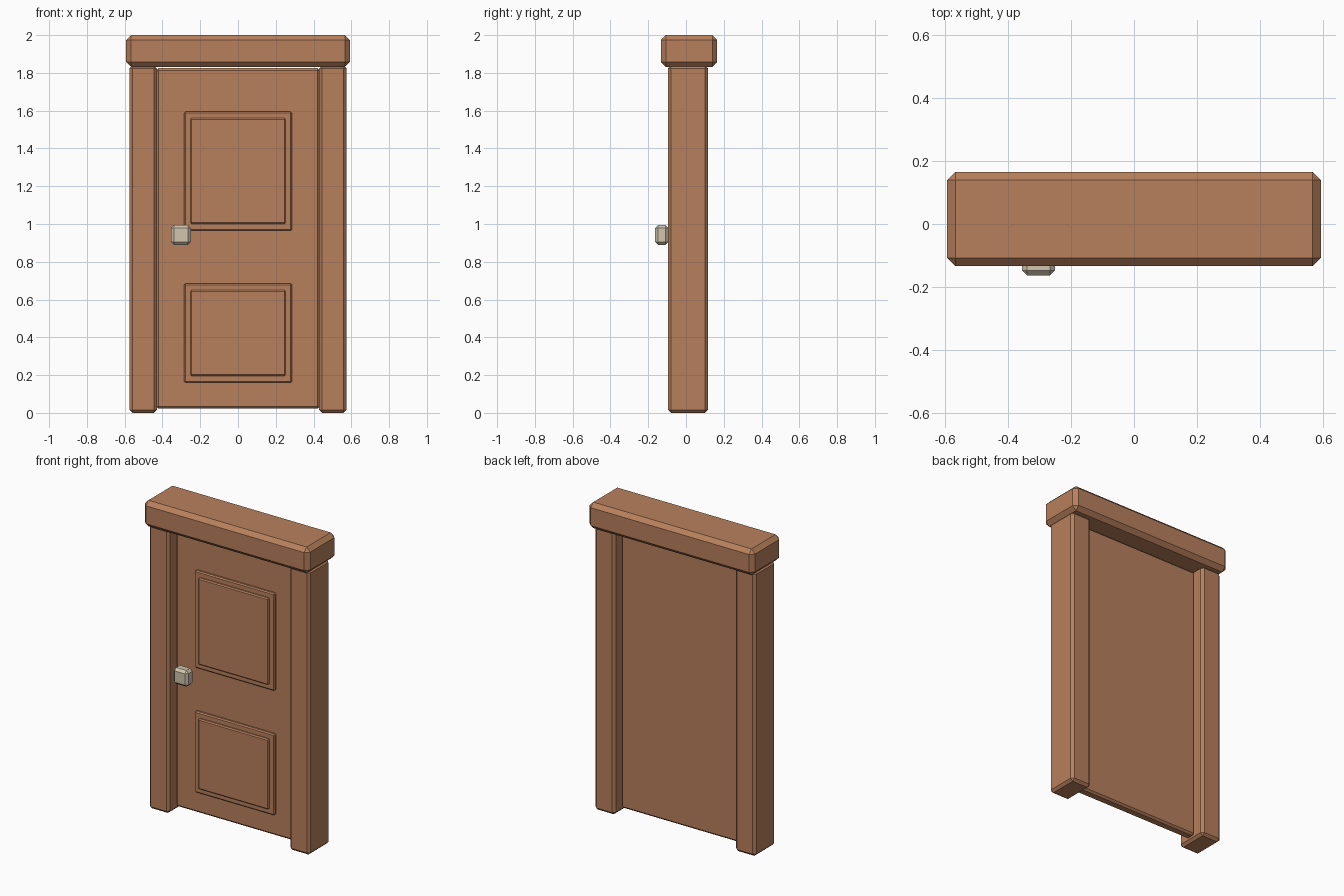
import bpy, bmesh

if "Cube" in bpy.data.objects:
    bpy.data.objects.remove(bpy.data.objects["Cube"])


def material(name, rgb):
    m = bpy.data.materials.new(name)
    m.diffuse_color = (*rgb, 1.0)
    m.use_nodes = True
    m.node_tree.nodes["Principled BSDF"].inputs["Base Color"].default_value = m.diffuse_color
    return m


wood = material("warm_brown_wood", (0.48, 0.216, 0.107))
metal = material("pale_metal", (0.63, 0.56, 0.42))


def box(name, x, y, z, bevel, mat):
    """Chamfered box from (min, max) ranges on each axis."""
    bm = bmesh.new()
    bmesh.ops.create_cube(bm, size=1.0)
    for v in bm.verts:
        v.co = [(r[0] + r[1]) / 2 + c * (r[1] - r[0])
                for c, r in zip(v.co, (x, y, z))]
    bmesh.ops.bevel(bm, geom=bm.edges[:], offset=bevel, segments=1,
                    profile=0.5, affect='EDGES')
    mesh = bpy.data.meshes.new(name)
    bm.to_mesh(mesh)
    bm.free()
    mesh.materials.append(mat)
    ob = bpy.data.objects.new(name, mesh)
    bpy.context.collection.objects.link(ob)
    return ob


# Frame: two posts and a heavy lintel
for side, x in (("left", (-0.575, -0.43)), ("right", (0.43, 0.575))):
    box(side + "_post", x, (-0.095, 0.117), (0.0, 1.84), 0.016, wood)
box("lintel", (-0.592, 0.592), (-0.133, 0.165), (1.832, 2.0), 0.026, wood)

# Door leaf, set back inside the frame
box("door_leaf", (-0.433, 0.433), (-0.018, 0.045), (0.022, 1.825), 0.012, wood)

# Stepped raised panels on the front
for label, z0, z1 in (("upper", 0.965, 1.595), ("lower", 0.16, 0.685)):
    box(label + "_panel_border", (-0.285, 0.285), (-0.036, 0.0),
        (z0, z1), 0.007, wood)
    box(label + "_panel_center", (-0.252, 0.252), (-0.051, -0.01),
        (z0 + 0.035, z1 - 0.035), 0.007, wood)

# Square knob
box("door_knob", (-0.355, -0.25), (-0.163, -0.093), (0.89, 0.995), 0.016, metal)
